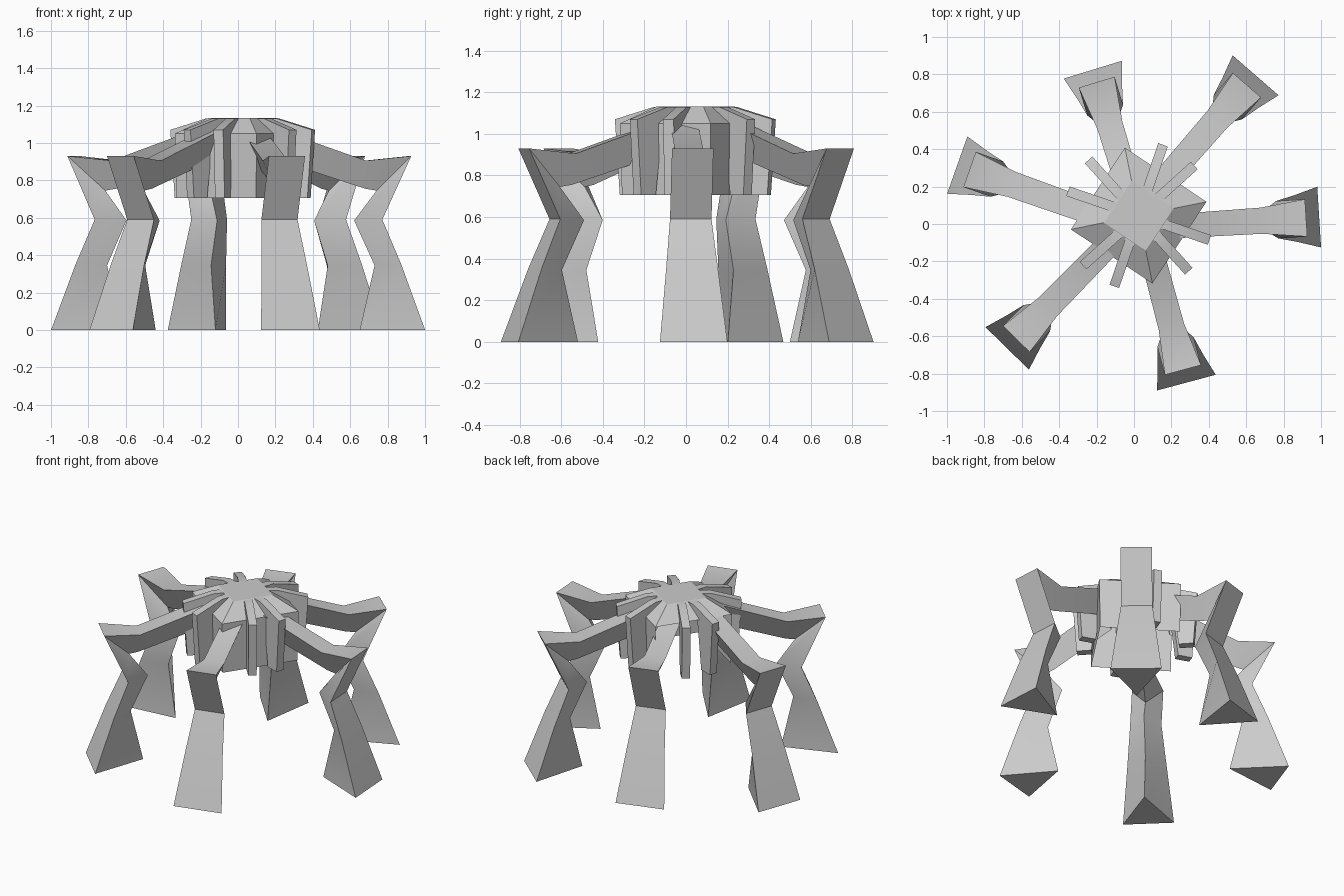
import bpy, bmesh, math
from mathutils import Vector

cube = bpy.data.objects.get("Cube")
if cube:
    bpy.data.objects.remove(cube, do_unlink=True)

grey = bpy.data.materials.new("light_grey")
grey.use_nodes = True
colour = (0.6, 0.6, 0.6, 1)
grey.diffuse_color = colour
grey.node_tree.nodes["Principled BSDF"].inputs["Base Color"].default_value = colour

CENTRE = Vector((0.025, 0.045, 0))
TURN = 11.5  # heading of the first body corner, degrees


def heading(deg):
    a = math.radians(deg)
    return Vector((math.cos(a), math.sin(a), 0))


def finish(name, bm, angle, closed=True):
    if closed:
        bmesh.ops.recalc_face_normals(bm, faces=bm.faces)
    mesh = bpy.data.meshes.new(name)
    bm.to_mesh(mesh)
    bm.free()
    mesh.materials.append(grey)
    obj = bpy.data.objects.new(name, mesh)
    bpy.context.collection.objects.link(obj)
    bpy.ops.object.select_all(action='DESELECT')
    obj.select_set(True)
    bpy.context.view_layer.objects.active = obj
    bpy.ops.object.shade_smooth_by_angle(angle=math.radians(angle))
    return obj


def loft(bm, rings):
    """Skin quads between successive rings of vertices."""
    for a, b in zip(rings, rings[1:]):
        n = len(a)
        for i in range(n):
            j = (i + 1) % n
            bm.faces.new((a[i], a[j], b[j], b[i]))


# Legs: triangular section, flat side out, swept from foot to body.
# Each row: outer inset, outer height, keel inset, keel height, width
SECTIONS = [
    (0.0, 0.0, 0.34, 0.0, 0.325),
    (0.125, 0.35, 0.26, 0.345, 0.25),
    (0.225, 0.59, 0.37, 0.585, 0.2),
    (0.07, 0.93, 0.25, 0.745, 0.2),
    (0.31, 0.905, 0.31, 0.755, 0.14),
    (0.75, 1.06, 0.75, 0.9, 0.13),
]


def leg(name, x, y, deg):
    out = heading(deg)
    side = heading(deg + 90)
    foot = Vector((x, y, 0))
    bm = bmesh.new()
    rings = []
    for d, z, kd, kz, w in SECTIONS:
        edge = foot - out * d + Vector((0, 0, z))
        keel = foot - out * kd + Vector((0, 0, kz))
        rings.append([bm.verts.new(p) for p in
                      (edge - side * w / 2, edge + side * w / 2, keel)])
    loft(bm, rings)
    bm.faces.new(rings[0])
    bm.faces.new(rings[-1])
    finish(name, bm, 40)


leg("left_leg", 0.99, 0.037, 3.6)
leg("back_left_leg", 0.65, 0.795, 49)
leg("back_right_leg", -0.22, 0.825, 107)
leg("right_leg", -0.945, 0.315, 160.5)
leg("front_right_leg", -0.678, -0.665, 225.6)
leg("front_left_leg", 0.28, -0.848, 285)

# Body shell: square cap sloping to upright walls, open below and on one side
bm = bmesh.new()
rings = []
for r, z in ((0.36, 0.705), (0.37, 1.05), (0.19, 1.132)):
    rings.append([bm.verts.new(CENTRE + heading(TURN + 90 * i) * r + Vector((0, 0, z)))
                  for i in range(4)])
loft(bm, rings)
bm.faces.new(rings[-1])
open_side = heading(TURN + 135)
gap = [f for f in bm.faces
       if abs(f.normal.z) < 0.3 and f.calc_center_median().z < 1
       and (f.calc_center_median() - CENTRE).dot(open_side) > 0.2]
bmesh.ops.delete(bm, geom=gap, context='FACES_ONLY')
finish("body_shell", bm, 25, closed=False)

# Fins: two upright blades on every side of the body
FIN = [(0.12, 1.13), (0.2, 1.13), (0.4, 1.07), (0.375, 0.705), (0.28, 0.705), (0.24, 1.03)]
for i in range(4):
    for k, offset in enumerate((-14.5, 14.5)):
        deg = TURN + 45 + 90 * i + offset
        out, side = heading(deg), heading(deg + 90)
        bm = bmesh.new()
        profile = [bm.verts.new(CENTRE + out * r - side * 0.027 + Vector((0, 0, z)))
                   for r, z in FIN]
        face = bm.faces.new(profile)
        new = bmesh.ops.extrude_face_region(bm, geom=[face])["geom"]
        bmesh.ops.translate(bm, vec=side * 0.054,
                            verts=[v for v in new if isinstance(v, bmesh.types.BMVert)])
        finish(f"fin_{2 * i + k + 1}", bm, 20)
